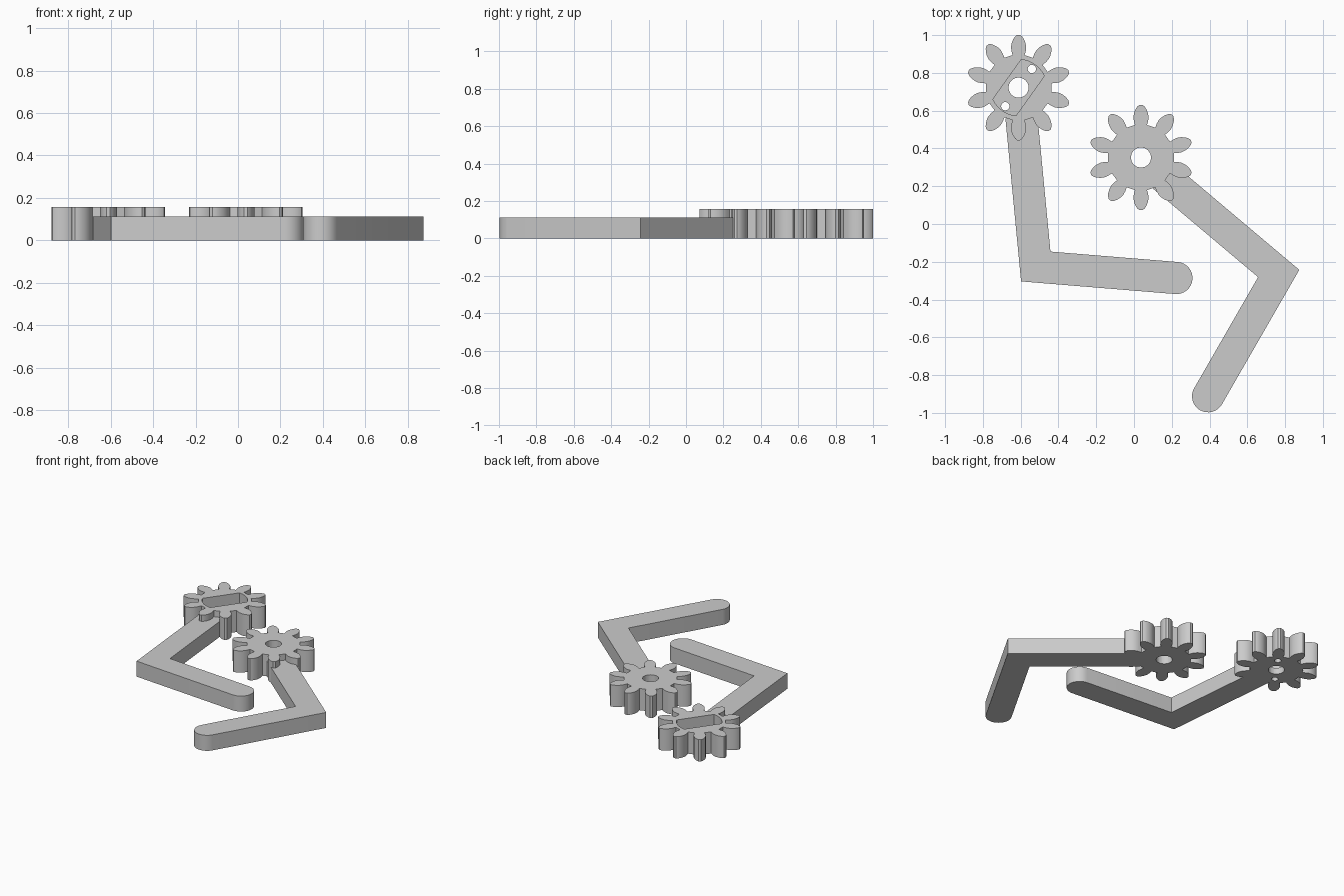
import bpy, bmesh, math
from mathutils import Vector

if "Cube" in bpy.data.objects:
    bpy.data.objects.remove(bpy.data.objects["Cube"])

GEAR_H, ARM_H, ARM_R = 0.157, 0.112, 0.085
grey = bpy.data.materials.new("light_grey")
grey.diffuse_color = (0.6, 0.6, 0.6, 1)
grey.use_nodes = True
grey.node_tree.nodes["Principled BSDF"].inputs["Base Color"].default_value = grey.diffuse_color


def prism(name, outline, z0, z1):
    """Extrude a flat outline between two heights."""
    bm = bmesh.new()
    face = bm.faces.new([bm.verts.new((x, y, z0)) for x, y in outline])
    ext = bmesh.ops.extrude_face_region(bm, geom=[face])
    tops = [g for g in ext["geom"] if isinstance(g, bmesh.types.BMVert)]
    bmesh.ops.translate(bm, verts=tops, vec=(0, 0, z1 - z0))
    bmesh.ops.recalc_face_normals(bm, faces=bm.faces)
    me = bpy.data.meshes.new(name)
    bm.to_mesh(me)
    bm.free()
    me.materials.append(grey)
    ob = bpy.data.objects.new(name, me)
    bpy.context.collection.objects.link(ob)
    return ob


def circle(c, r, n=32):
    return [(c[0] + r * math.cos(2 * math.pi * i / n),
             c[1] + r * math.sin(2 * math.pi * i / n)) for i in range(n)]


def cut(ob, name, outline, z0, z1):
    """Subtract a hidden prism from an object."""
    cutter = prism(name, outline, z0, z1)
    cutter.hide_render = True
    cutter.hide_viewport = True
    mod = ob.modifiers.new(name, "BOOLEAN")
    mod.operation, mod.solver, mod.object = "DIFFERENCE", "EXACT", cutter


def gear(name, c, teeth=10):
    """Spur gear: half tooth profile (radius, half width), mirrored and repeated."""
    half = [(0.172, 0.032), (0.195, 0.038), (0.215, 0.040), (0.235, 0.037),
            (0.255, 0.029), (0.270, 0.019), (0.279, 0.008)]
    tooth = [(r, -w) for r, w in half] + [(r, w) for r, w in reversed(half)]
    pts = []
    for k in range(teeth):
        a = math.pi / 2 + 2 * math.pi * k / teeth
        ca, sa = math.cos(a), math.sin(a)
        pts += [(c[0] + r * ca - w * sa, c[1] + r * sa + w * ca) for r, w in tooth]
    ob = prism(name, pts, 0, GEAR_H)
    cut(ob, name + "_bore", circle(c, 0.053), -0.1, 0.3)
    return ob


def arm(name, hub, elbow, tip):
    """Bent bar with a mitred elbow and a round tip."""
    hub, elbow, tip = Vector(hub), Vector(elbow), Vector(tip)
    d1, d2 = (elbow - hub).normalized(), (tip - elbow).normalized()
    n1, n2 = Vector((-d1.y, d1.x)), Vector((-d2.y, d2.x))
    miter = (n1 + n2) * (ARM_R / (1 + n1.dot(n2)))
    start = hub + d1 * 0.155
    a0 = math.atan2(n2.y, n2.x)
    cap = [tip + ARM_R * Vector((math.cos(a0 - math.pi * i / 16),
                                 math.sin(a0 - math.pi * i / 16))) for i in range(17)]
    outline = [start + n1 * ARM_R, elbow + miter] + cap + \
              [elbow - miter, start - n1 * ARM_R]
    return prism(name, outline, 0, ARM_H)


# Left and right gripper halves
left, right = (-0.611, 0.722), (0.037, 0.352)
left_gear = gear("left_gear", left)
right_gear = gear("right_gear", right)
left_arm = arm("left_arm", left, (-0.520, -0.225), (0.225, -0.286))
right_arm = arm("right_arm", right, (0.766, -0.262), (0.392, -0.912))

# Pocket for the drive horn: a strip with ends rounded about the hub
ang, pr, pw = math.radians(54.5), 0.149, 0.075
spread = math.asin(pw / pr)
pocket = []
for base in (ang, ang + math.pi):
    for i in range(11):
        t = base - spread + 2 * spread * i / 10
        pocket.append((left[0] + pr * math.cos(t), left[1] + pr * math.sin(t)))
cut(left_gear, "horn_pocket", pocket, 0.045, 0.3)

# Screw holes through the pocket floor
for side in (1, -1):
    c = (left[0] + side * 0.121 * math.cos(ang), left[1] + side * 0.121 * math.sin(ang))
    cut(left_gear, "screw_hole", circle(c, 0.022, 20), -0.1, 0.3)

# Smooth the curved walls, keep the edges sharp
bpy.ops.object.select_all(action="DESELECT")
for ob in (left_gear, right_gear, left_arm, right_arm):
    ob.select_set(True)
bpy.context.view_layer.objects.active = left_gear
bpy.ops.object.shade_smooth_by_angle(angle=math.radians(30))
